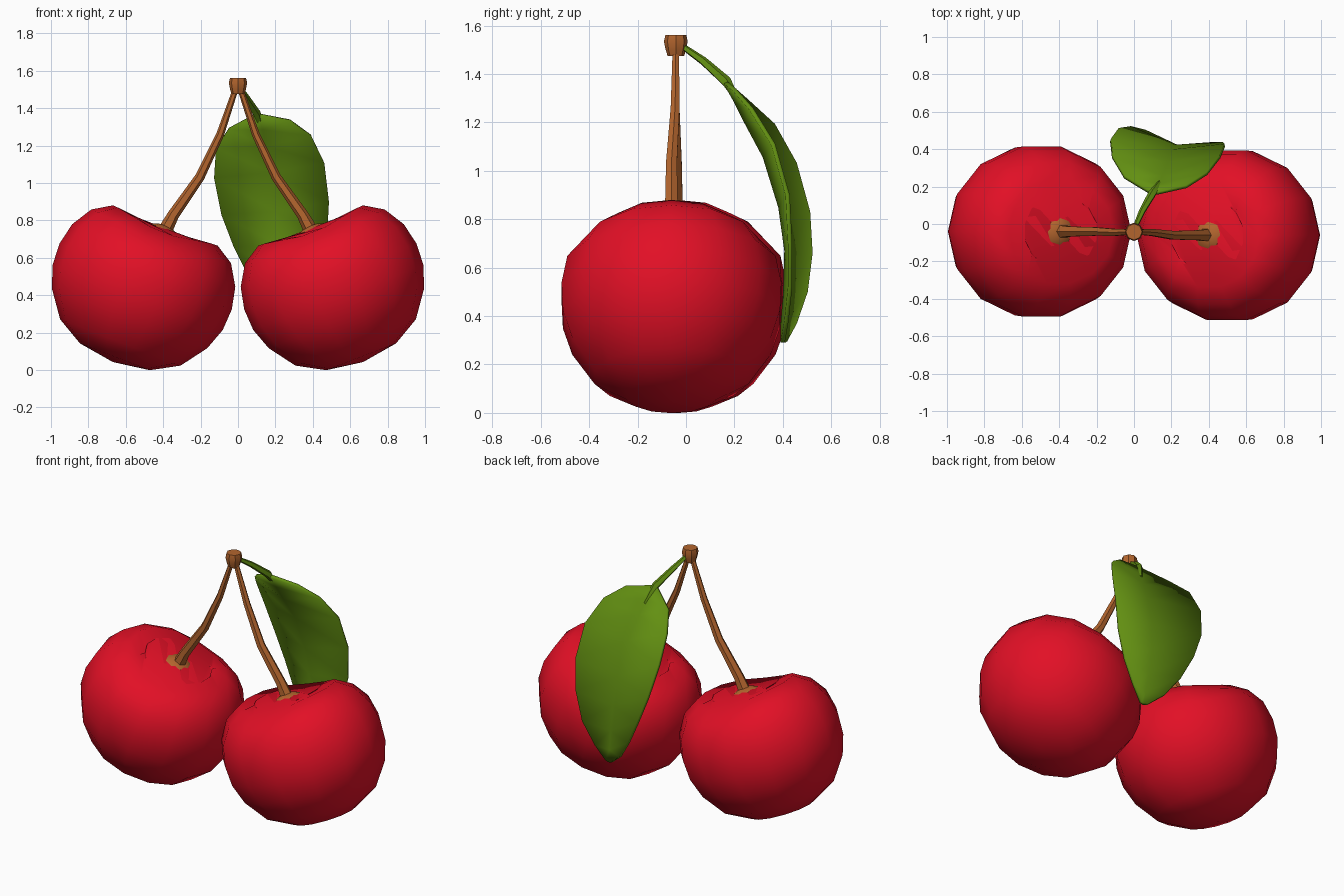
import bpy, bmesh, math
from mathutils import Vector, Matrix

if "Cube" in bpy.data.objects:
    bpy.data.objects.remove(bpy.data.objects["Cube"])

UP = Vector((0, 0, 1))


def material(name, rgb):
    m = bpy.data.materials.new(name)
    m.diffuse_color = (*rgb, 1)
    m.use_nodes = True
    m.node_tree.nodes["Principled BSDF"].inputs["Base Color"].default_value = m.diffuse_color
    return m


RED = material("cherry red", (0.76, 0.005, 0.019))
BROWN = material("stem brown", (0.45, 0.13, 0.027))
GREEN = material("leaf green", (0.125, 0.28, 0.006))


def finish(name, bm, mat, angle):
    bmesh.ops.remove_doubles(bm, verts=bm.verts, dist=1e-5)
    bmesh.ops.recalc_face_normals(bm, faces=bm.faces)
    mesh = bpy.data.meshes.new(name)
    bm.to_mesh(mesh)
    bm.free()
    mesh.materials.append(mat)
    ob = bpy.data.objects.new(name, mesh)
    bpy.context.collection.objects.link(ob)
    bpy.ops.object.select_all(action='DESELECT')
    bpy.context.view_layer.objects.active = ob
    ob.select_set(True)
    bpy.ops.object.shade_smooth_by_angle(angle=math.radians(angle))
    return ob


def skin(bm, rows, closed):
    """Join neighbouring rows of vertices with quads."""
    for a, b in zip(rows, rows[1:]):
        n = len(a)
        for i in range(n if closed else n - 1):
            j = (i + 1) % n
            bm.faces.new((a[i], a[j], b[j], b[i]))


def tube(name, path, radii, sides, mat, angle=40, place=None, edit=None):
    """Rings of the given radii along a path; a straight path gives a lathe."""
    bm = bmesh.new()
    path = [Vector(p) for p in path]
    rows = []
    for k, (p, r) in enumerate(zip(path, radii)):
        d = path[min(k + 1, len(path) - 1)] - path[max(k - 1, 0)]
        q = UP.rotation_difference(d)
        rows.append([bm.verts.new(p + q @ Vector((r * math.cos(t), r * math.sin(t), 0)))
                     for t in (2 * math.pi * i / sides for i in range(sides))])
    skin(bm, rows, True)
    for row, r in ((rows[0], radii[0]), (rows[-1], radii[-1])):
        if r > 0:
            bm.faces.new(row)
        else:
            bmesh.ops.pointmerge(bm, verts=row, merge_co=row[0].co.copy())
    if edit:
        for v in bm.verts:
            edit(v)
    if place:
        bm.transform(place)
    return finish(name, bm, mat, angle)


def lathe(name, profile, sides, mat, **kw):
    return tube(name, [(0, 0, z) for r, z in profile], [r for r, z in profile], sides, mat, **kw)


def cleft(v):
    """Flatten the fruit front to back and sink a groove across its top."""
    r = math.hypot(v.co.x, v.co.y)
    if v.co.z > 0.25 and r > 0.05:
        v.co.z -= 0.04 * (v.co.y / r) ** 4
    v.co.y *= 0.945


FRUIT = [(0, -0.43), (0.2, -0.4), (0.345, -0.318), (0.445, -0.18), (0.487, -0.06), (0.493, 0.06),
         (0.467, 0.18), (0.4, 0.29), (0.3, 0.352), (0.21, 0.345), (0.11, 0.295), (0, 0.27)]
CAP = [(0.05, 0.27), (0.09, 0.295), (0.096, 0.315), (0.07, 0.335), (0.035, 0.35)]

# Cherries with their caps and stems, tilted towards each other
for side, s, y in (("left", -1, -0.04), ("right", 1, -0.06)):
    place = Matrix.Translation((0.515 * s, y, 0.444)) @ Matrix.Rotation(math.radians(-21 * s), 4, 'Y')
    lathe(side + "_cherry", FRUIT, 14, RED, angle=60, place=place, edit=cleft)
    lathe(side + "_stem_cap", CAP, 8, BROWN, place=place)
    tube(side + "_stem",
         [(0.385 * s, y, 0.755), (0.345 * s, y, 0.83), (0.205 * s, y, 1.03),
          (0.095 * s, -0.045, 1.26), (0.01 * s, -0.042, 1.51)],
         [0.038, 0.031, 0.026, 0.021, 0.015], 6, BROWN)

# Knob joining the stems
lathe("stem_knob", [(0.034, 1.475), (0.042, 1.5), (0.049, 1.535), (0.043, 1.562), (0.022, 1.562), (0.018, 1.555)],
      8, BROWN, place=Matrix.Translation((0, -0.042, 0)))

# Leaf stalk
tube("leaf_stalk", [(0.0, -0.03, 1.525), (0.045, 0.07, 1.455), (0.1, 0.165, 1.37), (0.135, 0.225, 1.27)],
     [0.012, 0.018, 0.023, 0.008], 5, GREEN)

# Leaf blade: left edge, midrib, right edge from base to tip
LEAF = [((0.09, 0.165, 1.365), (0.105, 0.165, 1.36), (0.125, 0.165, 1.365)),
        ((-0.05, 0.25, 1.29), (0.13, 0.205, 1.29), (0.28, 0.2, 1.335)),
        ((-0.115, 0.36, 1.19), (0.15, 0.25, 1.2), (0.39, 0.27, 1.255)),
        ((-0.125, 0.45, 1.03), (0.18, 0.325, 1.06), (0.46, 0.36, 1.11)),
        ((-0.085, 0.505, 0.83), (0.2, 0.39, 0.85), (0.485, 0.42, 0.9)),
        ((-0.02, 0.515, 0.66), (0.22, 0.415, 0.67), (0.475, 0.43, 0.7)),
        ((0.06, 0.495, 0.5), (0.24, 0.41, 0.5), (0.43, 0.43, 0.52)),
        ((0.15, 0.45, 0.37), (0.255, 0.4, 0.37), (0.35, 0.415, 0.38)),
        ((0.24, 0.41, 0.295), (0.265, 0.4, 0.29), (0.285, 0.4, 0.295))]
bm = bmesh.new()
skin(bm, [[bm.verts.new(p) for p in row] for row in LEAF], False)
leaf = finish("leaf", bm, GREEN, 40)
thick = leaf.modifiers.new("thickness", 'SOLIDIFY')
thick.thickness = 0.018
thick.offset = 0
